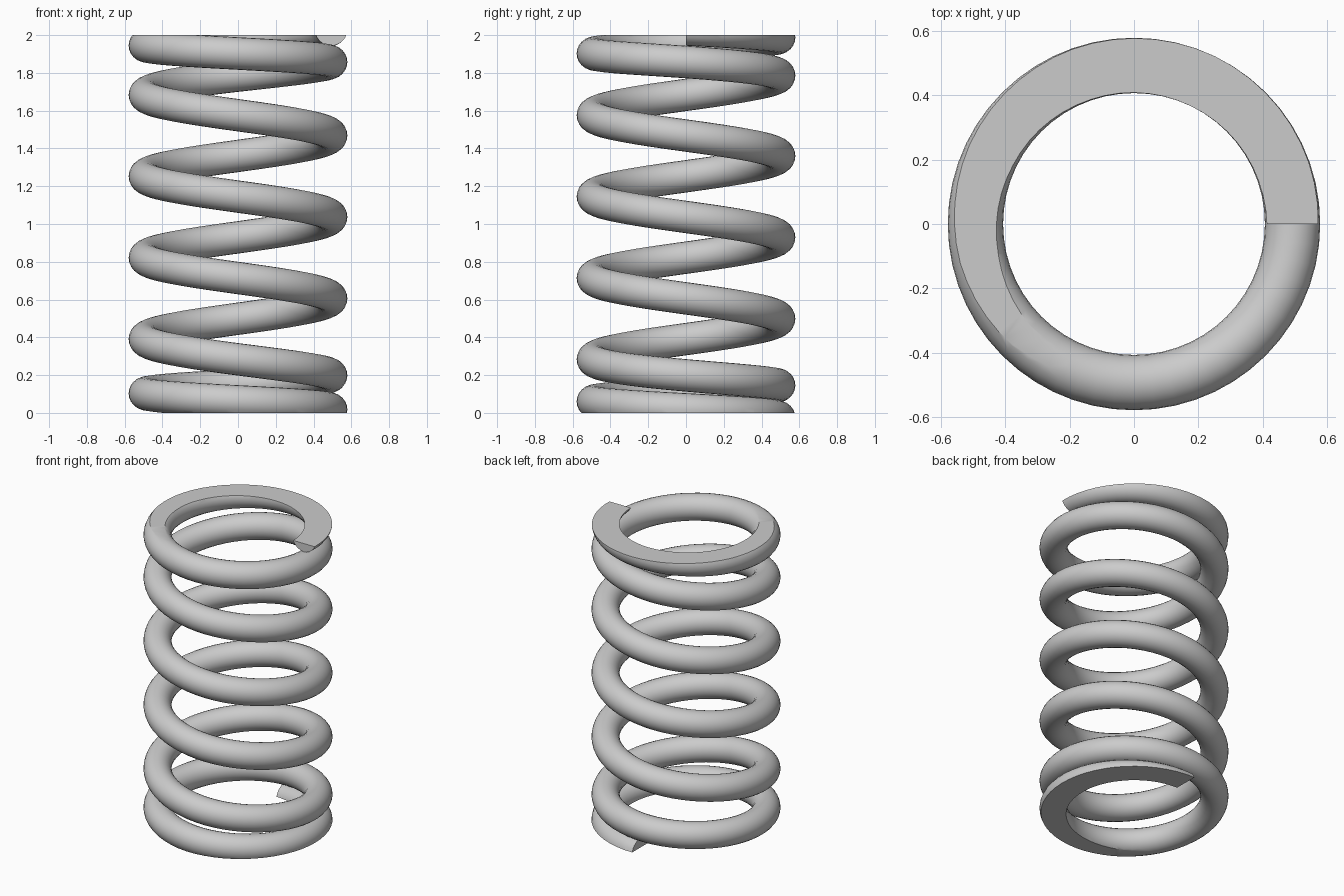
import bpy, bmesh
from math import sin, cos, pi

cube = bpy.data.objects.get("Cube")
if cube:
    bpy.data.objects.remove(cube, do_unlink=True)

COIL_R, WIRE_R = 0.493, 0.086
HALF_TURNS, STEPS, SIDES = 12.5, 28, 24   # steps per half turn
TOP_Z, END_PITCH, MID_PITCH = 2.03, 0.085, 0.2155

steel = bpy.data.materials.new("grey steel")
steel.use_nodes = True
colour = (0.6, 0.6, 0.6, 1)
steel.diffuse_color = colour
steel.node_tree.nodes["Principled BSDF"].inputs["Base Color"].default_value = colour


def pitch(s):
    """Drop per half turn: tight at both ends, open in the middle."""
    blend = max(0, min(1, s - 1.8, 10.4 - s))
    return END_PITCH + (MID_PITCH - END_PITCH) * blend


# Wire swept down the helix from the top end
bm = bmesh.new()
count = int(HALF_TURNS * STEPS)
z, rings = TOP_Z, []
for i in range(count + 1):
    a = pi * i / STEPS
    ring = []
    for k in range(SIDES):
        t = 2 * pi * k / SIDES
        r = COIL_R + WIRE_R * cos(t)
        ring.append(bm.verts.new((r * cos(a), r * sin(a), z + WIRE_R * sin(t))))
    rings.append(ring)
    z -= pitch((i + 0.5) / STEPS) / STEPS
for r0, r1 in zip(rings, rings[1:]):
    for k in range(SIDES):
        n = (k + 1) % SIDES
        bm.faces.new((r0[k], r0[n], r1[n], r1[k]))
bm.faces.new(rings[0])
bm.faces.new(rings[-1])

# Grind both ends flat
for level, direction in ((2, 1), (0, -1)):
    cut = bmesh.ops.bisect_plane(
        bm, geom=bm.verts[:] + bm.edges[:] + bm.faces[:], dist=1e-6,
        plane_co=(0, 0, level), plane_no=(0, 0, direction), clear_outer=True)
    rim = [e for e in cut["geom_cut"] if isinstance(e, bmesh.types.BMEdge)]
    bmesh.ops.triangle_fill(bm, edges=rim, use_beauty=True,
                            normal=(0, 0, direction))
bmesh.ops.recalc_face_normals(bm, faces=bm.faces[:])

mesh = bpy.data.meshes.new("coil_spring")
bm.to_mesh(mesh)
bm.free()
mesh.materials.append(steel)
spring = bpy.data.objects.new("coil_spring", mesh)
bpy.context.collection.objects.link(spring)

# Smooth wire, sharp ground edges
bpy.context.view_layer.objects.active = spring
spring.select_set(True)
bpy.ops.object.shade_smooth_by_angle(angle=pi / 6)
